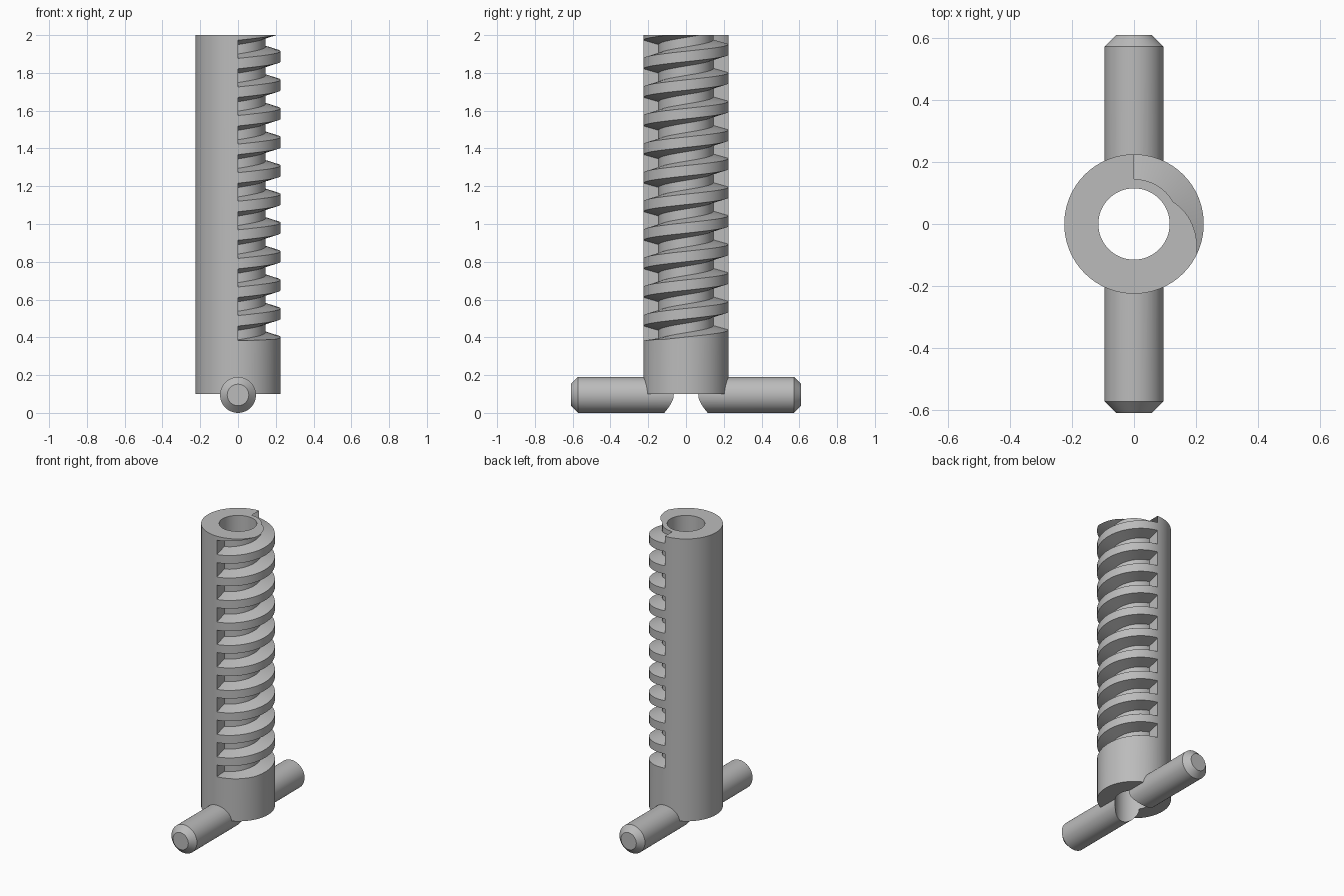
import bpy, bmesh, math
from math import cos, sin, pi

cube = bpy.data.objects.get("Cube")
if cube:
    bpy.data.objects.remove(cube, do_unlink=True)

TOP, BASE = 2.0, 0.10
OUTER, ROOT, BORE = 0.225, 0.145, 0.115
PITCH, GROOVES, FLOOR = 0.1513, 11, 0.38
ROD_R, ROD_HALF, CHAMFER = 0.095, 0.61, 0.038

grey = bpy.data.materials.new("plain_grey")
grey.use_nodes = True
colour = (0.5, 0.5, 0.5, 1)
grey.diffuse_color = colour
grey.node_tree.nodes["Principled BSDF"].inputs["Base Color"].default_value = colour


def finish(name, bm):
    bmesh.ops.recalc_face_normals(bm, faces=bm.faces[:])
    mesh = bpy.data.meshes.new(name)
    bm.to_mesh(mesh)
    bm.free()
    mesh.materials.append(grey)
    obj = bpy.data.objects.new(name, mesh)
    bpy.context.collection.objects.link(obj)
    return obj


def bridge(bm, rings):
    """Skin a row of closed rings and cap both ends."""
    n = len(rings[0])
    for a, b in zip(rings, rings[1:]):
        for i in range(n):
            j = (i + 1) % n
            bm.faces.new((a[i], a[j], b[j], b[i]))
    bm.faces.new(rings[0])
    bm.faces.new(rings[-1][::-1])


def turned(name, profile, place, sides=96):
    """Solid of revolution; profile holds (radius, distance along axis)."""
    bm = bmesh.new()
    rings = [[bm.verts.new(place(r * cos(2 * pi * i / sides), r * sin(2 * pi * i / sides), t))
              for i in range(sides)] for r, t in profile]
    bridge(bm, rings)
    return finish(name, bm)


def combine(target, other, operation):
    mod = target.modifiers.new(other.name, 'BOOLEAN')
    mod.operation, mod.object, mod.solver = operation, other, 'EXACT'
    bpy.context.view_layer.objects.active = target
    bpy.ops.object.modifier_apply(modifier=mod.name)
    bpy.data.objects.remove(other, do_unlink=True)


def groove_cutter():
    """Tapered half-turn helical grooves on the +x side."""
    reach = 0.26
    slope = 0.023 / (OUTER - ROOT)
    steps = 48
    bm = bmesh.new()
    for k in range(GROOVES):
        rings = []
        for s in range(steps + 1):
            a = -pi / 2 + pi * s / steps
            mid = 1.9627 - k * PITCH + PITCH * a / (2 * pi)
            ring = []
            for r, side in ((ROOT, -1), (reach, -1), (reach, 1), (ROOT, 1)):
                z = max(FLOOR, mid + side * (0.025 + slope * (r - ROOT)))
                ring.append(bm.verts.new((r * cos(a), r * sin(a), z)))
            rings.append(ring)
        bridge(bm, rings)
    return finish("groove_cutter", bm)


# Main post with the threaded half
post = turned("threaded_post", [(OUTER, BASE), (OUTER, TOP)], lambda u, v, t: (u, v, t))
combine(post, groove_cutter(), 'DIFFERENCE')

# Chamfered cross bar through the foot
tip = ROD_R - CHAMFER
rod = turned("cross_bar",
             [(tip, -ROD_HALF), (ROD_R, CHAMFER - ROD_HALF),
              (ROD_R, ROD_HALF - CHAMFER), (tip, ROD_HALF)],
             lambda u, v, t: (u, t, v + ROD_R), 64)
combine(post, rod, 'UNION')

# Bore through everything
bore = turned("bore_cutter", [(BORE, -0.5), (BORE, TOP + 0.5)], lambda u, v, t: (u, v, t))
combine(post, bore, 'DIFFERENCE')

for o in bpy.context.selected_objects:
    o.select_set(False)
post.select_set(True)
bpy.context.view_layer.objects.active = post
bpy.ops.object.shade_smooth_by_angle(angle=math.radians(25))
